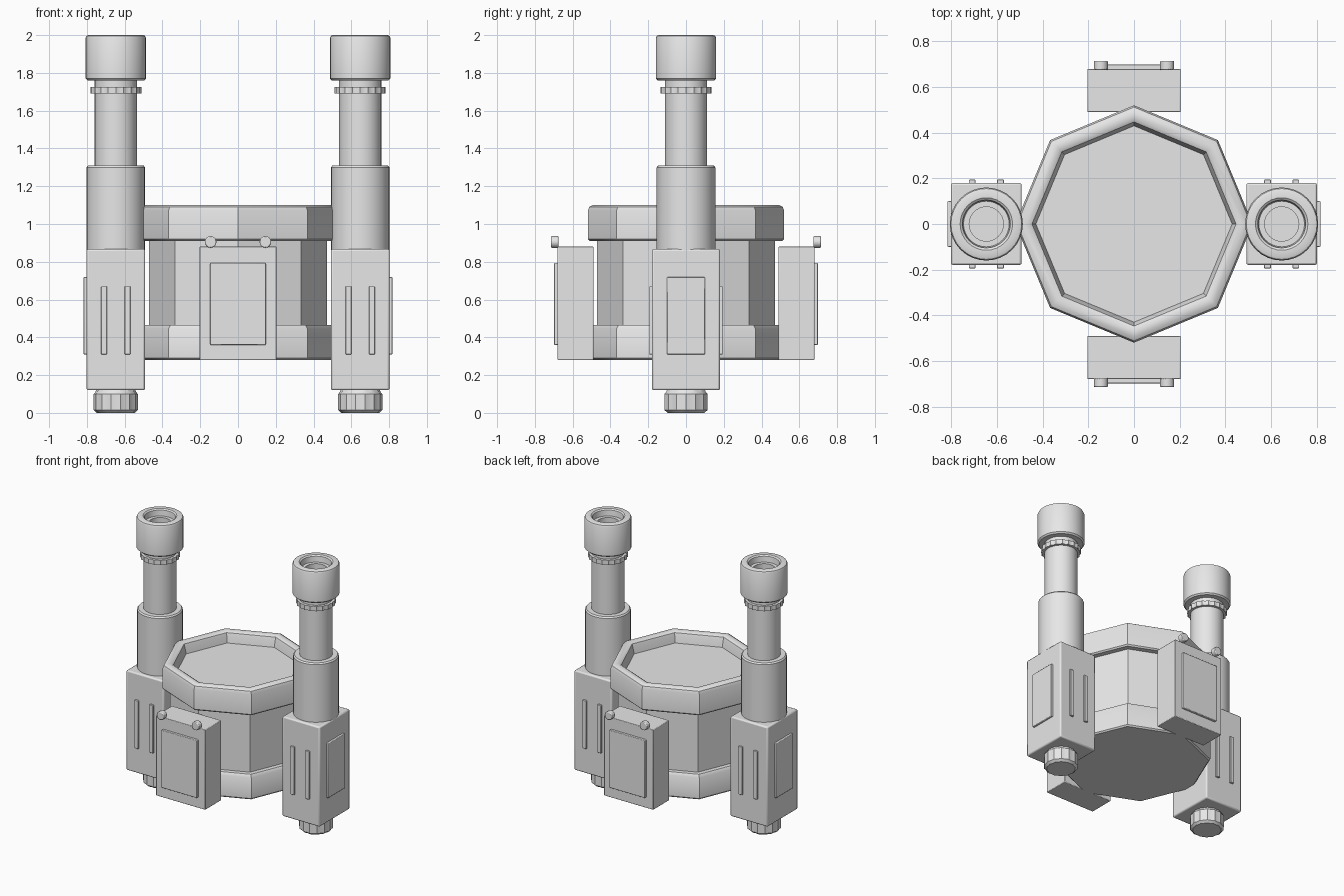
import bpy, bmesh, math
from mathutils import Matrix, Vector

if "Cube" in bpy.data.objects:
    bpy.data.objects.remove(bpy.data.objects["Cube"], do_unlink=True)

grey = bpy.data.materials.new("plain grey")
grey.use_nodes = True
colour = (0.8, 0.8, 0.8, 1)
grey.diffuse_color = colour
grey.node_tree.nodes["Principled BSDF"].inputs["Base Color"].default_value = colour


def finish(bm, name, bevel=0, angle=35):
    bmesh.ops.recalc_face_normals(bm, faces=bm.faces)
    mesh = bpy.data.meshes.new(name)
    bm.to_mesh(mesh)
    bm.free()
    mesh.materials.append(grey)
    ob = bpy.data.objects.new(name, mesh)
    bpy.context.collection.objects.link(ob)
    bpy.ops.object.select_all(action="DESELECT")
    ob.select_set(True)
    bpy.context.view_layer.objects.active = ob
    if bevel:
        mod = ob.modifiers.new("soft edges", "BEVEL")
        mod.width, mod.segments = bevel, 2
    bpy.ops.object.shade_smooth_by_angle(angle=math.radians(angle))
    return ob


def box(name, low, high, bevel=0.004):
    low, high = Vector(low), Vector(high)
    bm = bmesh.new()
    bmesh.ops.create_cube(bm, size=1)
    bmesh.ops.scale(bm, vec=high - low, verts=bm.verts)
    bmesh.ops.translate(bm, vec=(low + high) / 2, verts=bm.verts)
    return finish(bm, name, bevel)


def lathe(name, profile, x=0, sides=32, notch=0):
    """Turn (radius, height) pairs round z; notch pulls in every other side."""
    bm = bmesh.new()
    rings = []
    for r, z in profile:
        if r == 0:
            rings.append([bm.verts.new((x, 0, z))] * sides)
            continue
        ring = []
        for i in range(sides):
            a = math.tau * i / sides
            rr = r - (notch if i % 2 else 0)
            ring.append(bm.verts.new((x + rr * math.cos(a), rr * math.sin(a), z)))
        rings.append(ring)
    for a, b in zip(rings, rings[1:]):
        for i in range(sides):
            j = (i + 1) % sides
            bm.faces.new(list(dict.fromkeys((a[i], a[j], b[j], b[i]))))
    return finish(bm, name)


# Octagonal drum with flared base, raised rim and sunken top
lathe("drum", [(0, .28), (.51, .28), (.52, .29), (.52, .445), (.505, .465),
               (.47, .465), (.47, .91), (.51, .91), (.52, .92), (.52, 1.07),
               (.512, 1.09), (.495, 1.10), (.465, 1.10), (.447, 1.09),
               (.44, 1.07), (.43, 1.02), (0, 1.02)], sides=8)

# Two telescoping towers
for side, s in (("left", 1), ("right", -1)):
    cx = .647 * s
    box(side + "_tower_housing", (cx - .155, -.18, .12), (cx + .155, .18, .868), .01)
    lathe(side + "_lower_tube", [(0, .86), (.155, .86), (.155, 1.3), (.147, 1.31),
                                 (.11, 1.31), (0, 1.31)], cx)
    lathe(side + "_upper_tube", [(0, 1.3), (.112, 1.3), (.112, 1.77), (0, 1.77)], cx)
    lathe(side + "_toothed_ring", [(.1, 1.69), (.135, 1.69), (.135, 1.725),
                                   (.1, 1.725)], cx, 40, .008)
    lathe(side + "_muzzle", [(0, 1.76), (.15, 1.76), (.16, 1.77), (.16, 1.985),
                             (.155, 1.996), (.145, 2), (.115, 2), (.105, 1.992),
                             (.1, 1.95), (.075, 1.95), (.075, 1.9), (0, 1.9)], cx)
    lathe(side + "_foot_knob", [(0, 0), (.1, 0), (.117, .015), (.117, .1),
                                (.108, .11), (.1, .13), (0, .13)], cx, 28, .006)
    # Raised outer plate and paired ribs front and back
    outer = sorted((cx + .15 * s, cx + .17 * s))
    box(side + "_tower_plate", (outer[0], -.1, .31), (outer[1], .1, .72))
    for end, e in (("front", -1), ("back", 1)):
        y = sorted((.17 * e, .194 * e))
        for n, dx in (("a", -.062), ("b", .062)):
            box(f"{side}_{end}_rib_{n}", (cx + dx - .015, y[0], .31),
                (cx + dx + .015, y[1], .67), .003)

# Equipment boxes front and back with plate and two knobs
for end, e in (("front", -1), ("back", 1)):
    y = sorted((.49 * e, .68 * e))
    box(end + "_box", (-.204, y[0], .28), (.204, y[1], .88))
    y = sorted((.67 * e, .698 * e))
    box(end + "_box_plate", (-.147, y[0], .36), (.147, y[1], .793))
    for side, s in (("left", 1), ("right", -1)):
        bm = bmesh.new()
        place = Matrix.Translation((.145 * s, .695 * e, .905)) @ Matrix.Rotation(math.pi / 2, 4, "X")
        bmesh.ops.create_cone(bm, cap_ends=True, segments=16, radius1=.031,
                              radius2=.031, depth=.04, matrix=place)
        finish(bm, f"{end}_{side}_knob", .005)
